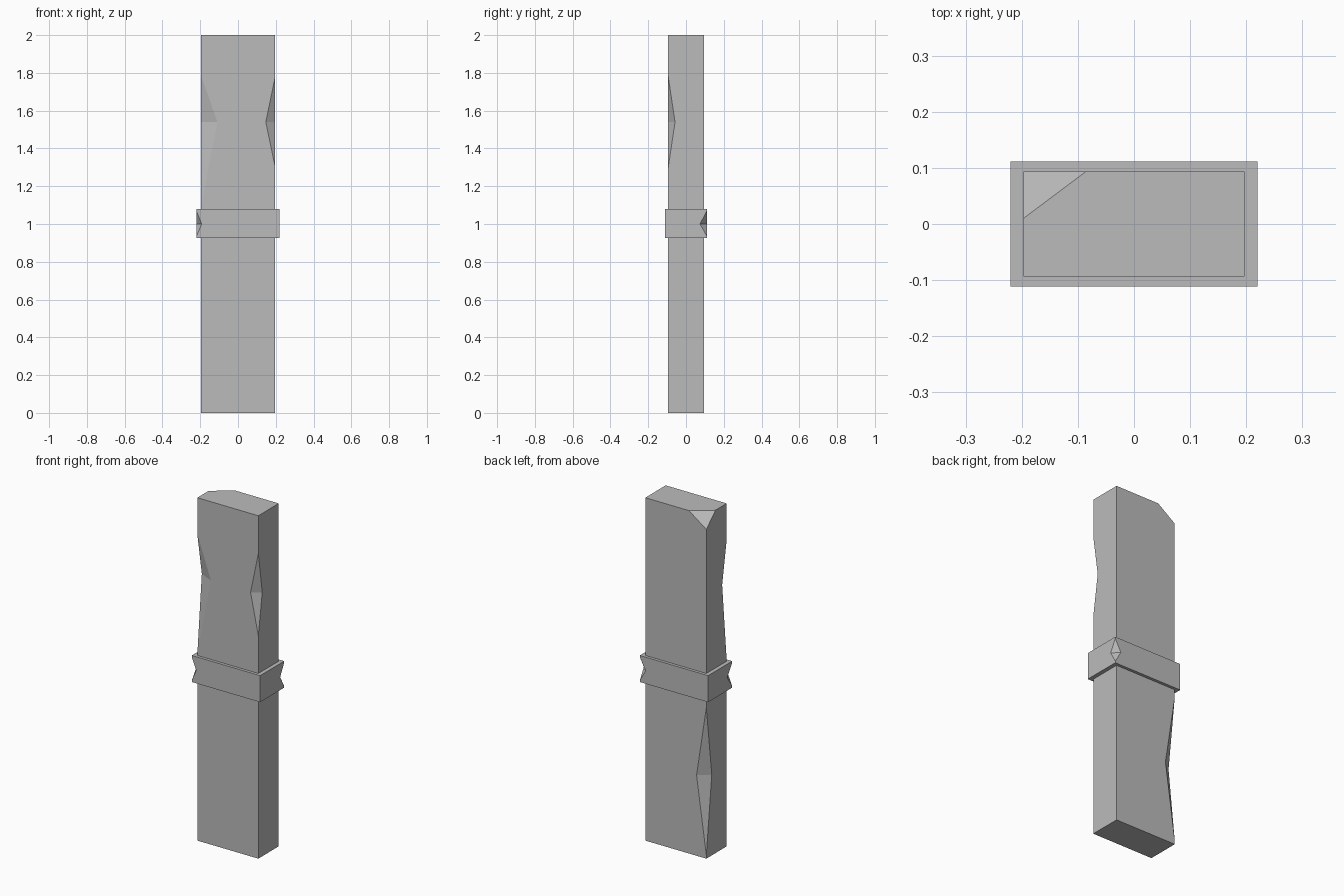
import bpy
import bmesh
from mathutils import Vector

old = bpy.data.objects.get("Cube")
if old:
    bpy.data.objects.remove(old, do_unlink=True)

grey = bpy.data.materials.new("stone_grey")
grey.use_nodes = True
COLOUR = (0.5, 0.5, 0.5, 1)
grey.diffuse_color = COLOUR
grey.node_tree.nodes["Principled BSDF"].inputs["Base Color"].default_value = COLOUR


def box(name, half_x, half_y, low, high):
    bm = bmesh.new()
    bmesh.ops.create_cube(bm, size=1)
    for v in bm.verts:
        v.co = Vector((v.co.x * 2 * half_x, v.co.y * 2 * half_y,
                       low + (v.co.z + 0.5) * (high - low)))
    mesh = bpy.data.meshes.new(name)
    bm.to_mesh(mesh)
    bm.free()
    mesh.materials.append(grey)
    obj = bpy.data.objects.new(name, mesh)
    bpy.context.collection.objects.link(obj)
    return obj


def carve(obj, points, pivot):
    """Cut a tetrahedron away, enlarged about a pivot on its cut planes."""
    bm = bmesh.new()
    for p in points:
        bm.verts.new(pivot + (p - pivot) * 1.4)
    bmesh.ops.convex_hull(bm, input=bm.verts)
    bmesh.ops.recalc_face_normals(bm, faces=bm.faces)
    mesh = bpy.data.meshes.new("chip_cutter")
    bm.to_mesh(mesh)
    bm.free()
    mesh.materials.append(grey)
    cutter = bpy.data.objects.new("chip_cutter", mesh)
    cutter.hide_render = True
    bpy.context.collection.objects.link(cutter)
    mod = obj.modifiers.new("chip", 'BOOLEAN')
    mod.operation = 'DIFFERENCE'
    mod.solver = 'EXACT'
    mod.object = cutter
    bpy.context.view_layer.objects.active = obj
    bpy.ops.object.modifier_apply(modifier=mod.name)
    bpy.data.objects.remove(cutter, do_unlink=True)
    bpy.data.meshes.remove(mesh)


def notch(obj, x, y, low, mid, high, in_x, in_y):
    """Two-facet chip on the vertical edge at x, y."""
    p = Vector((x - in_x * (1 if x > 0 else -1), y, mid))
    q = Vector((x, y - in_y * (1 if y > 0 else -1), mid))
    carve(obj, [Vector((x, y, low)), Vector((x, y, high)), p, q], (p + q) / 2)


# Main post with chipped edges
PX, PY = 0.197, 0.094
post = box("post", PX, PY, 0, 2)
notch(post, PX, -PY, 1.30, 1.54, 1.78, 0.05, 0.036)
notch(post, -PX, -PY, 1.08, 1.54, 1.79, 0.088, 0.042)
notch(post, -PX, PY, 0.02, 0.47, 0.88, 0.063, 0.05)

# Broken top corner
a, b, c = Vector((-PX, 0.01, 2)), Vector((-0.085, PY, 2)), Vector((-PX, PY, 1.92))
carve(post, [a, b, c, Vector((-PX, PY, 2))], (a + b + c) / 3)

# Raised band round the middle, chipped on two opposite corners
BX, BY = 0.22, 0.111
band = box("band", BX, BY, 0.925, 1.08)
notch(band, -BX, -BY, 0.935, 1.0, 1.07, 0.028, 0.046)
notch(band, BX, BY, 0.935, 1.0, 1.07, 0.038, 0.037)
